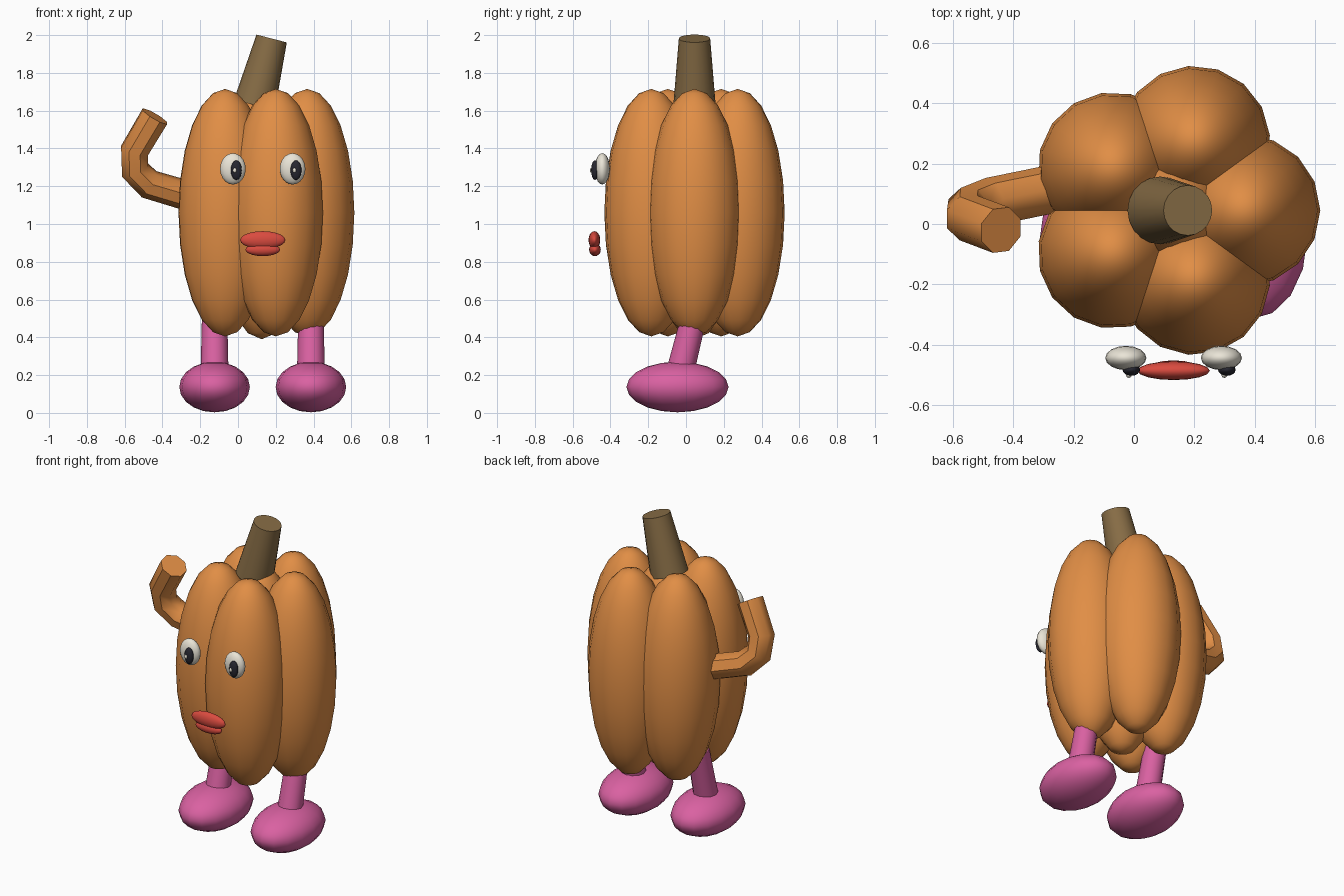
import bpy
from math import cos, sin, pi, radians
from mathutils import Vector

if "Cube" in bpy.data.objects:
    bpy.data.objects.remove(bpy.data.objects["Cube"])


def mat(name, r, g, b):
    m = bpy.data.materials.new(name)
    m.diffuse_color = (r, g, b, 1)
    m.use_nodes = True
    m.node_tree.nodes["Principled BSDF"].inputs["Base Color"].default_value = m.diffuse_color
    return m


ORANGE = mat("orange", 0.75, 0.27, 0.06)
BROWN = mat("brown", 0.24, 0.15, 0.06)
PINK = mat("pink", 0.70, 0.12, 0.36)
WHITE = mat("white", 0.82, 0.78, 0.68)
BLACK = mat("black", 0.02, 0.02, 0.03)
RED = mat("red", 0.70, 0.07, 0.05)


def finish(name, material):
    o = bpy.context.object
    o.name = name
    o.data.materials.append(material)
    bpy.ops.object.shade_smooth_by_angle(angle=radians(45))
    return o


def ball(name, loc, size, material, seg=16, rings=10, turn=0):
    bpy.ops.mesh.primitive_uv_sphere_add(segments=seg, ring_count=rings, location=loc,
                                         rotation=(0, 0, turn))
    bpy.context.object.scale = size
    return finish(name, material)


def rod(name, a, b, r1, r2, material, sides=12):
    a, b = Vector(a), Vector(b)
    d = b - a
    bpy.ops.mesh.primitive_cone_add(vertices=sides, radius1=r1, radius2=r2, depth=d.length,
                                    location=(a + b) / 2,
                                    rotation=d.to_track_quat('Z', 'Y').to_euler())
    return finish(name, material)


CX, CY = 0.126, 0.045

# Ribbed body: five lobes around a core
ball("body_core", (CX, CY, 1.045), (0.24, 0.24, 0.655), ORANGE)
for i in range(5):
    a = i * 2 * pi / 5
    ball(f"body_lobe_{i + 1}", (CX + 0.24 * cos(a), CY + 0.24 * sin(a), 1.06),
         (0.25, 0.25, 0.655), ORANGE, 16, 12, a)

# Leaning stem
rod("stem", (0.087, CY, 1.63), (0.178, CY, 1.982), 0.112, 0.083, BROWN, 20)

# Raised arm, swept along a bent path
curve = bpy.data.curves.new("arm", 'CURVE')
curve.dimensions = '3D'
curve.bevel_depth = 0.08
curve.bevel_resolution = 2
curve.use_fill_caps = True
path = [(-0.20, 0.13, 1.13), (-0.47, 0.075, 1.21), (-0.545, 0.045, 1.285),
        (-0.547, 0.02, 1.39), (-0.44, -0.02, 1.57)]
spline = curve.splines.new('POLY')
spline.points.add(len(path) - 1)
for p, co in zip(spline.points, path):
    p.co = (*co, 1)
arm = bpy.data.objects.new("arm", curve)
bpy.context.collection.objects.link(arm)
bpy.ops.object.select_all(action='DESELECT')
arm.select_set(True)
bpy.context.view_layer.objects.active = arm
bpy.ops.object.convert(target='MESH')
finish("arm", ORANGE)

# Legs, feet and eyes, one set per side
for side, s in (("left", -1), ("right", 1)):
    x = 0.131 + s * 0.255
    rod(f"{side}_leg", (x, -0.035, 0.2), (x, 0.055, 0.56), 0.074, 0.066, PINK)
    ball(f"{side}_foot", (x, -0.045, 0.137), (0.187, 0.27, 0.134), PINK)
    e = 0.131 + s * 0.158
    ball(f"{side}_eye", (e, -0.443, 1.292), (0.068, 0.04, 0.083), WHITE)
    ball(f"{side}_pupil", (e + 0.018, -0.482, 1.285), (0.029, 0.02, 0.052), BLACK)
    ball(f"{side}_glint", (e + 0.01, -0.5, 1.284), (0.01, 0.009, 0.013), WHITE, 8, 6)

# Lips
ball("upper_lip", (0.131, -0.485, 0.915), (0.12, 0.031, 0.047), RED)
ball("lower_lip", (0.131, -0.482, 0.864), (0.092, 0.031, 0.034), RED)
